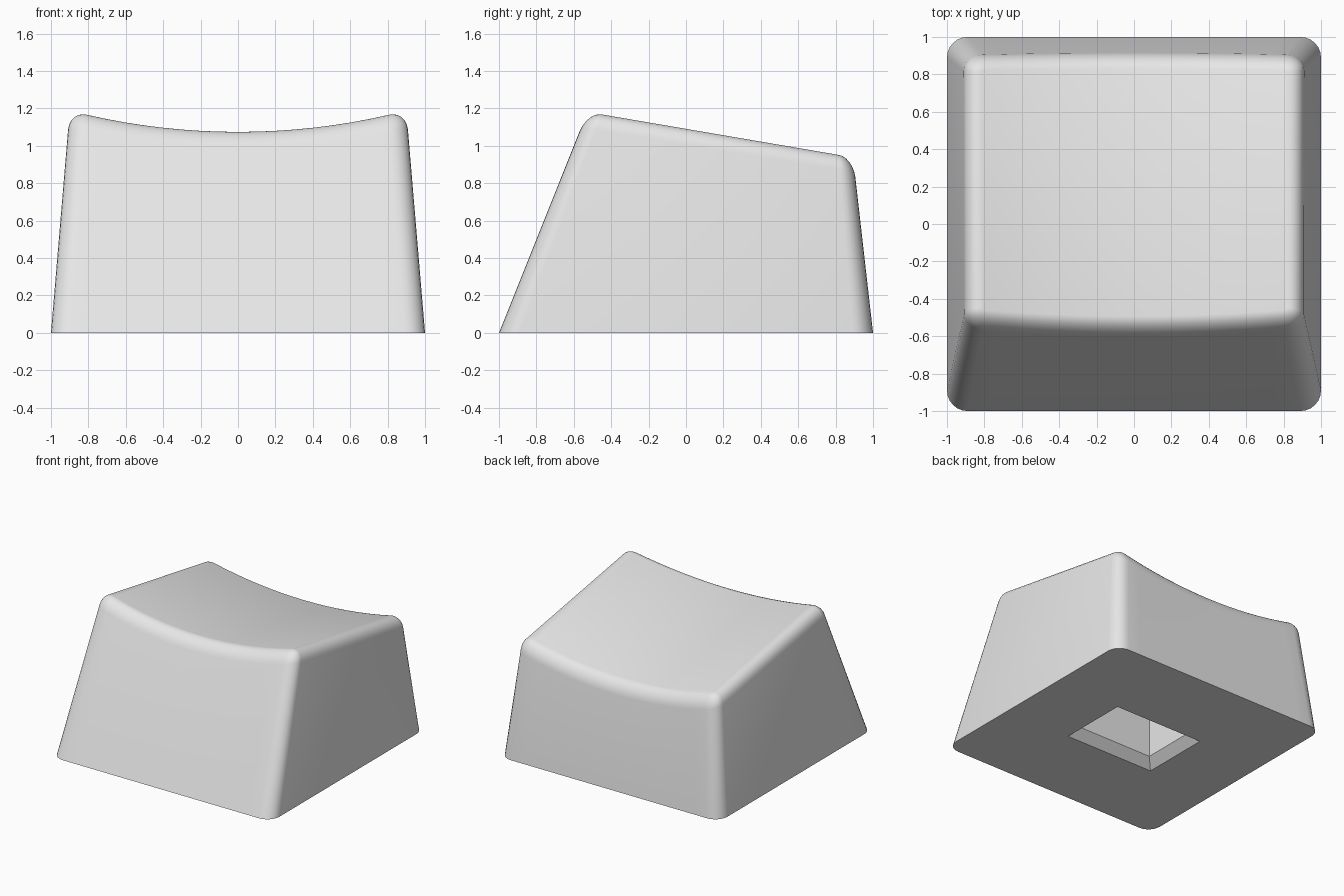
import bpy
import bmesh
from math import sin, cos, pi, radians

cube = bpy.data.objects.get("Cube")
if cube:
    bpy.data.objects.remove(cube, do_unlink=True)

CORNER = 0.11       # plan radius of the vertical corners
FILLET = 0.10       # radius of the top rim
DISH = 0.114        # depth of the hollow in the top
ARC = 6             # segments per rounded quarter
SPAN = 16           # segments across the dish


def make_material(name, rgb):
    mat = bpy.data.materials.new(name)
    mat.use_nodes = True
    mat.diffuse_color = (*rgb, 1)
    mat.node_tree.nodes["Principled BSDF"].inputs["Base Color"].default_value = (*rgb, 1)
    return mat


def outline(inset):
    """Rounded square: front half left to right, then its mirror at the back."""
    r = CORNER - inset
    c = 1 - CORNER
    left = [(-c - r * cos(a), -c - r * sin(a))
            for a in (pi / 2 * i / ARC for i in range(ARC + 1))]
    middle = [(-c + 2 * c * i / SPAN, -1 + inset) for i in range(1, SPAN)]
    right = [(-u, v) for u, v in reversed(left)]
    front = left + middle + right
    return front + [(u, -v) for u, v in reversed(front)]


def place(u, v, drop):
    """Map a plan point to the tapered body, drop below the sloping dished top."""
    top_y = 0.1855 + 0.7055 * v
    top_z = 1.188 - 0.172 * (top_y + 0.45)
    t = 0 if drop is None else 1 - (DISH * (1 - u * u) + drop) / top_z
    return u * (1 - 0.1 * t), v * (1 - t) + top_y * t, top_z * t


def bridge(bm, lower, upper):
    n = len(lower)
    for i in range(n):
        j = (i + 1) % n
        bm.faces.new((lower[i], lower[j], upper[j], upper[i]))


def ring_edges(bm, ring):
    return [bm.edges.get((ring[i - 1], ring[i])) for i in range(len(ring))]


bm = bmesh.new()

# Outer walls and rounded rim
levels = [(0, None)]
for i in range(ARC + 1):
    a = pi / 2 * i / ARC
    levels.append((FILLET * (1 - cos(a)), FILLET * (1 - sin(a))))
rings = [[bm.verts.new(place(u, v, drop)) for u, v in outline(inset)]
         for inset, drop in levels]
for lower, upper in zip(rings, rings[1:]):
    bridge(bm, lower, upper)

# Dished top, in strips from front to back
top = rings[-1]
n = len(top)
for i in range(n // 2 - 1):
    bm.faces.new((top[i], top[i + 1], top[n - 2 - i], top[n - 1 - i]))

# Chamfered rectangular socket underneath
socket = [[bm.verts.new((sx * hx, sy * hy, z))
           for sx, sy in ((-1, -1), (1, -1), (1, 1), (-1, 1))]
          for hx, hy, z in ((0.405, 0.29, 0), (0.335, 0.22, 0.07), (0.335, 0.22, 0.65))]
for lower, upper in zip(socket, socket[1:]):
    bridge(bm, lower, upper)
bm.faces.new(socket[-1])

# Flat base around the socket
bmesh.ops.triangle_fill(bm, use_beauty=True, normal=(0, 0, -1),
                        edges=ring_edges(bm, rings[0]) + ring_edges(bm, socket[0]))
bmesh.ops.recalc_face_normals(bm, faces=bm.faces)

mesh = bpy.data.meshes.new("keycap_body")
bm.to_mesh(mesh)
bm.free()
body = bpy.data.objects.new("keycap_body", mesh)
bpy.context.collection.objects.link(body)
mesh.materials.append(make_material("light grey plastic", (0.8, 0.8, 0.8)))

bpy.context.view_layer.objects.active = body
body.select_set(True)
bpy.ops.object.shade_smooth_by_angle(angle=radians(35))
